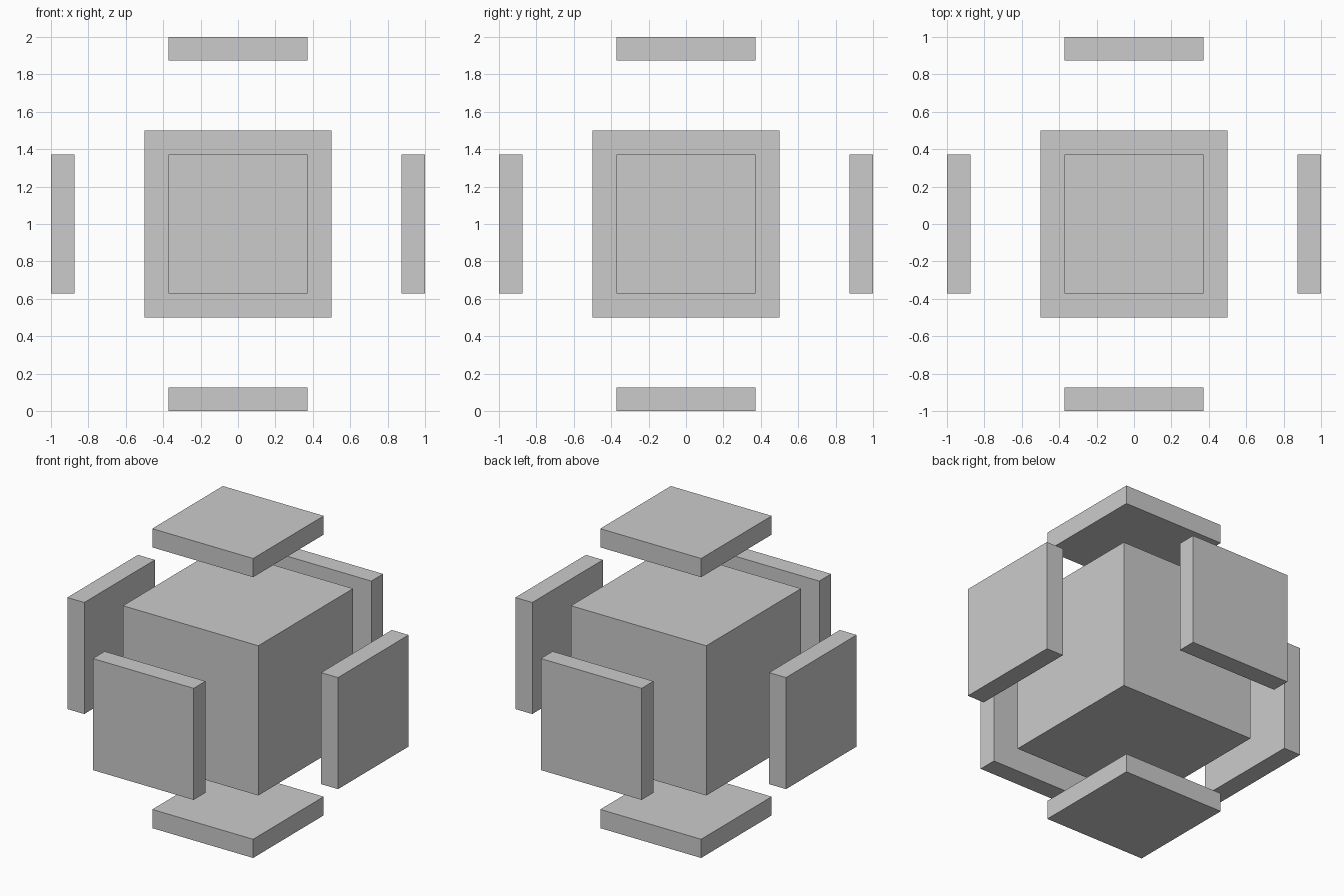
import bpy
from mathutils import Vector

if "Cube" in bpy.data.objects:
    bpy.data.objects.remove(bpy.data.objects["Cube"])

grey = bpy.data.materials.new("light_grey")
grey.diffuse_color = (0.6, 0.6, 0.6, 1)
grey.use_nodes = True
grey.node_tree.nodes["Principled BSDF"].inputs["Base Color"].default_value = grey.diffuse_color

CENTRE = Vector((0, 0, 1))


def box(name, centre, size):
    bpy.ops.mesh.primitive_cube_add(size=1, location=centre)
    ob = bpy.context.object
    ob.name = name
    ob.scale = size
    bpy.ops.object.transform_apply(location=False, rotation=False, scale=True)
    ob.data.materials.append(grey)
    return ob


# Central cube
box("core_cube", CENTRE, (1, 1, 1))

# Six floating square plates, one facing each side of the cube
PLATE, THICK = 0.745, 0.125
names = (("left_plate", "right_plate"), ("front_plate", "back_plate"),
         ("bottom_plate", "top_plate"))
for axis in range(3):
    for name, sign in zip(names[axis], (-1, 1)):
        offset = Vector((0, 0, 0))
        offset[axis] = sign * (1 - THICK / 2)
        size = [PLATE] * 3
        size[axis] = THICK
        box(name, CENTRE + offset, size)
